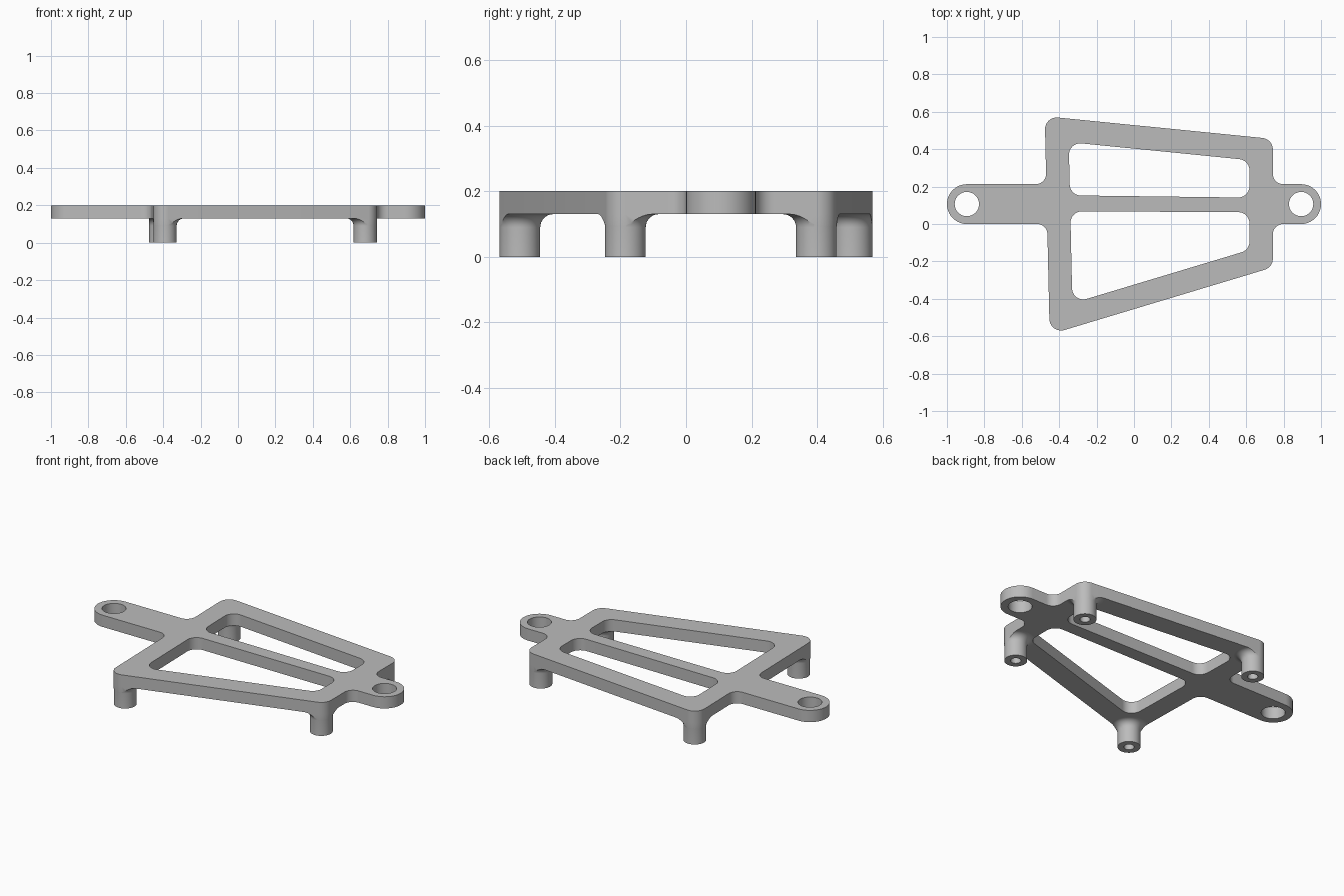
import bpy, bmesh, math
from mathutils import Vector
from mathutils.geometry import intersect_line_line_2d, intersect_point_line

cube = bpy.data.objects.get("Cube")
if cube:
    bpy.data.objects.remove(cube, do_unlink=True)

grey = bpy.data.materials.new("plain_grey")
grey.use_nodes = True
colour = (0.5, 0.5, 0.5, 1)
grey.diffuse_color = colour
grey.node_tree.nodes["Principled BSDF"].inputs["Base Color"].default_value = colour

TOP, UNDER = 0.2, 0.13
BAR = 0.0625            # half the width of the frame bars
ARM_LOW, ARM_HIGH = 0.0, 0.213
ARM_MID = (ARM_LOW + ARM_HIGH) / 2

# Leg centres, counter-clockwise from front right
LEGS = {
    "front_right_leg": (-0.39, -0.507),
    "front_left_leg": (0.68, -0.185),
    "back_left_leg": (0.68, 0.398),
    "back_right_leg": (-0.413, 0.507),
}


def offset_polygon(points, dist):
    """Move every side of a counter-clockwise polygon outward."""
    pts = [Vector(p) for p in points]
    sides = []
    for a, b in zip(pts, pts[1:] + pts[:1]):
        d = (b - a).normalized()
        n = Vector((d.y, -d.x)) * dist
        sides.append((a + n - d, b + n + d))
    return [intersect_line_line_2d(*sides[i - 1], *sides[i]) for i in range(len(sides))]


def side_x(a, b, y):
    """x on the line a-b at height y."""
    return a[0] + (b[0] - a[0]) * (y - a[1]) / (b[1] - a[1])


def rounded(corners, steps=10):
    """Round each (x, y, radius) corner with an arc."""
    out = []
    for i, (x, y, r) in enumerate(corners):
        p = Vector((x, y))
        a = (Vector(corners[i - 1][:2]) - p).normalized()
        b = (Vector(corners[(i + 1) % len(corners)][:2]) - p).normalized()
        half = a.angle(b) / 2
        centre = p + (a + b).normalized() * r / math.sin(half)
        start = p + a * r / math.tan(half) - centre
        end = p + b * r / math.tan(half) - centre
        sweep = math.pi - 2 * half
        for k in range(steps + 1):
            t = k / steps
            out.append(centre + (start * math.sin((1 - t) * sweep)
                                 + end * math.sin(t * sweep)) / math.sin(sweep))
    return out


def circle(x, y, r, n=48):
    return [Vector((x + r * math.cos(math.tau * k / n), y + r * math.sin(math.tau * k / n)))
            for k in range(n)]


def finish(bm, name):
    bmesh.ops.recalc_face_normals(bm, faces=bm.faces)
    mesh = bpy.data.meshes.new(name)
    bm.to_mesh(mesh)
    bm.free()
    mesh.materials.append(grey)
    obj = bpy.data.objects.new(name, mesh)
    bpy.context.collection.objects.link(obj)
    return obj


def activate(obj):
    bpy.ops.object.select_all(action='DESELECT')
    obj.select_set(True)
    bpy.context.view_layer.objects.active = obj


def prism(name, loops, z0, z1):
    """Flat shape with holes, pulled up from z0 to z1."""
    bm = bmesh.new()
    for loop in loops:
        vs = [bm.verts.new((p.x, p.y, z0)) for p in loop]
        for a, b in zip(vs, vs[1:] + vs[:1]):
            bm.edges.new((a, b))
    bmesh.ops.remove_doubles(bm, verts=bm.verts, dist=0.0005)
    bmesh.ops.triangle_fill(bm, edges=bm.edges, use_beauty=True, use_dissolve=False)
    ext = bmesh.ops.extrude_face_region(bm, geom=bm.faces[:])
    moved = [g for g in ext["geom"] if isinstance(g, bmesh.types.BMVert)]
    bmesh.ops.translate(bm, verts=moved, vec=(0, 0, z1 - z0))
    return finish(bm, name)


# Plate outline: four-sided frame with an arm and eyelet on each side
feet = list(LEGS.values())
fr, fl, bl, br = offset_polygon(feet, BAR)
END, CREASE = (ARM_HIGH - ARM_LOW) / 2, 0.055
outline = rounded([
    (*fr, BAR), (*fl, BAR),
    (side_x(fl, bl, ARM_LOW), ARM_LOW, CREASE), (1, ARM_LOW, END),
    (1, ARM_HIGH, END), (side_x(fl, bl, ARM_HIGH), ARM_HIGH, CREASE),
    (*bl, BAR), (*br, BAR),
    (side_x(br, fr, ARM_HIGH), ARM_HIGH, CREASE), (-1, ARM_HIGH, END),
    (-1, ARM_LOW, END), (side_x(br, fr, ARM_LOW), ARM_LOW, CREASE),
])

# Two windows, parted by the middle bar
ifr, ifl, ibl, ibr = offset_polygon(feet, -BAR)
WIN = 0.06
back_window = rounded([
    (side_x(ibr, ifr, 0.153), 0.153, WIN), (side_x(ifl, ibl, 0.141), 0.141, WIN),
    (*ibl, WIN), (*ibr, WIN)])
front_window = rounded([
    (*ifr, WIN), (*ifl, WIN),
    (side_x(ifl, ibl, 0.063), 0.063, WIN), (side_x(ibr, ifr, 0.068), 0.068, WIN)])
eyelets = [circle(s * (1 - END), ARM_MID, 0.065) for s in (-1, 1)]
loops = [outline, back_window, front_window] + eyelets

plate = prism("frame_plate", loops, UNDER, TOP)
cutter = prism("leg_trim_cutter", loops, -0.1, UNDER)
cutter.hide_render = True


def make_leg(name, x, y):
    """Hollow post that flares into the plate, trimmed to its outline."""
    r, flare, bore, lid = 0.062, 0.04, 0.028, UNDER + 0.02
    profile = [(0, 0.12), (bore, 0.12), (bore, 0), (r, 0)]
    for k in range(9):
        a = math.pi / 2 * k / 8
        profile.append((r + flare * (1 - math.cos(a)), UNDER - flare * (1 - math.sin(a))))
    profile += [(r + flare, lid), (0, lid)]
    bm = bmesh.new()
    vs = [bm.verts.new((x + px, y, pz)) for px, pz in profile]
    es = [bm.edges.new(pair) for pair in zip(vs, vs[1:])]
    bmesh.ops.spin(bm, geom=vs + es, cent=(x, y, 0), axis=(0, 0, 1),
                   angle=math.tau, steps=48)
    bmesh.ops.remove_doubles(bm, verts=bm.verts, dist=0.0001)
    leg = finish(bm, name)
    trim = leg.modifiers.new("trim", 'BOOLEAN')
    trim.operation, trim.solver, trim.object = 'INTERSECT', 'EXACT', cutter
    activate(leg)
    bpy.ops.object.modifier_apply(modifier=trim.name)
    return leg


parts = [plate] + [make_leg(name, *pos) for name, pos in LEGS.items()]
bpy.data.objects.remove(cutter, do_unlink=True)

for part in parts:
    activate(part)
    bpy.ops.object.shade_smooth_by_angle(angle=math.radians(30))
